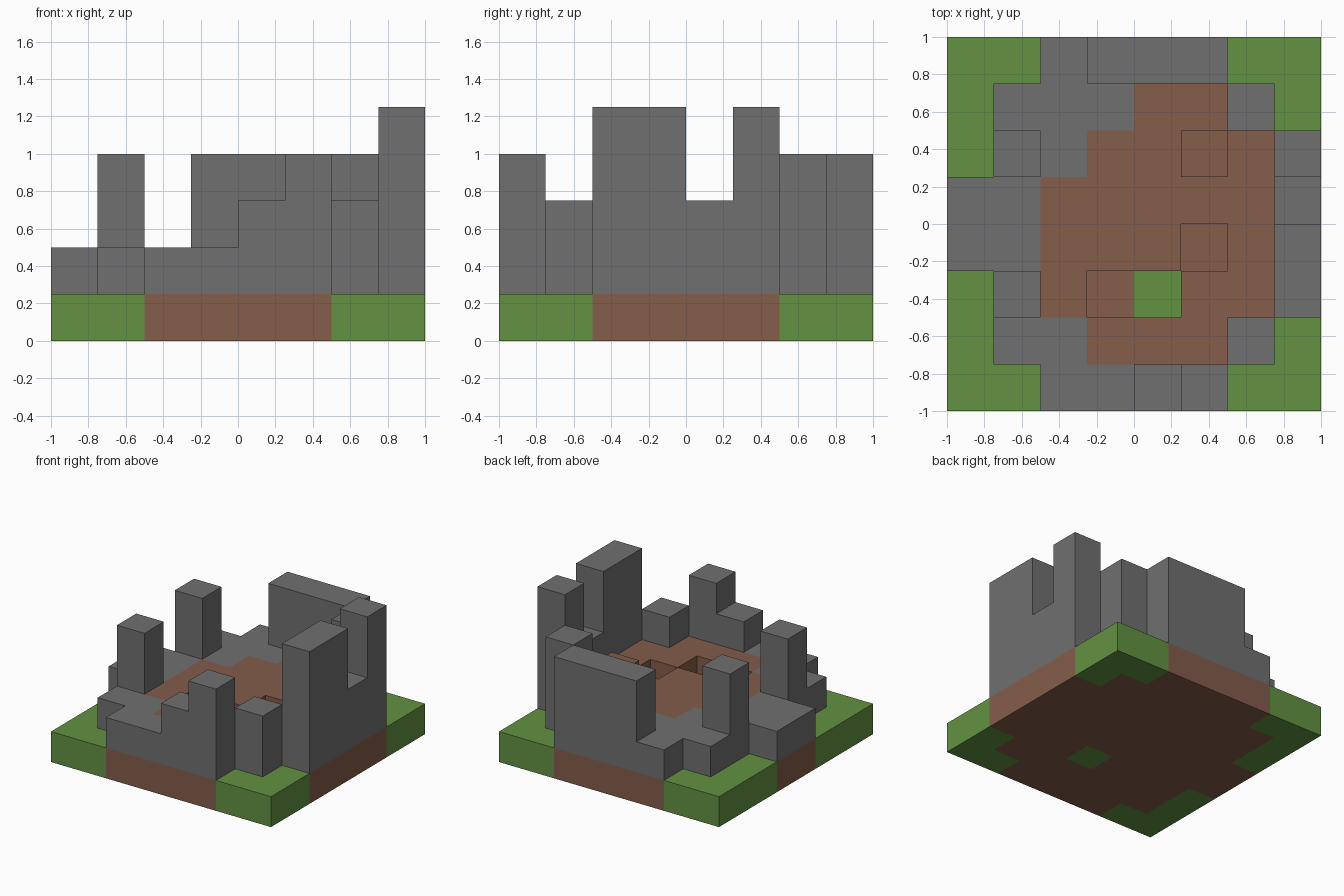
import bpy
import bmesh
from mathutils import Vector

CELL = 0.25

if "Cube" in bpy.data.objects:
    bpy.data.objects.remove(bpy.data.objects["Cube"], do_unlink=True)


def make_material(name, color):
    mat = bpy.data.materials.new(name)
    mat.use_nodes = True
    mat.diffuse_color = (*color, 1)
    bsdf = next(n for n in mat.node_tree.nodes if n.type == "BSDF_PRINCIPLED")
    bsdf.inputs["Base Color"].default_value = (*color, 1)
    bsdf.inputs["Roughness"].default_value = 1
    return mat


# Ground plan, back row first, one letter for each stack of blocks:
# G grass, p pit, f earth floor, m earth mound, a to d stone of rising height
PLAN = [
    "GGacccGG",
    "GaaaffcG",
    "Gcaffmfd",
    "aafffffb",
    "aafffofd".replace("o", "p"),
    "GcfpGffd",
    "GaafffbG",
    "GGaabcGG",
][::-1]
HEIGHT = {"G": 1, "p": 1, "f": 2, "m": 3, "a": 2, "b": 3, "c": 4, "d": 5}
SIZE = len(PLAN)
DIRECTIONS = [Vector(d) for d in ((1, 0, 0), (-1, 0, 0), (0, 1, 0),
                                  (0, -1, 0), (0, 0, 1), (0, 0, -1))]


def block_kind(cell):
    """Kind of block in a cell, or None where the cell is empty."""
    i, j, k = (int(c) for c in cell)
    if not (0 <= i < SIZE and 0 <= j < SIZE and k >= 0):
        return None
    letter = PLAN[j][i]
    if k >= HEIGHT[letter]:
        return None
    if letter == "G":
        return "grass"
    return "stone" if k > 0 and letter in "abcd" else "earth"


def add_face(bm, cell, normal):
    """One outward side of the block in a cell."""
    side = Vector((normal.y, normal.z, normal.x))
    up = normal.cross(side)
    middle = cell + Vector((0.5, 0.5, 0.5)) + normal / 2
    corners = [middle + (side * s + up * t) / 2
               for s, t in ((-1, -1), (1, -1), (1, 1), (-1, 1))]
    shift = Vector((SIZE / 2, SIZE / 2, 0))
    bm.faces.new([bm.verts.new((c - shift) * CELL) for c in corners])


def build_part(name, kind, mat):
    """Outer skin of all blocks of one kind, with no hidden inner faces."""
    bm = bmesh.new()
    for j in range(SIZE):
        for i in range(SIZE):
            for k in range(HEIGHT[PLAN[j][i]]):
                cell = Vector((i, j, k))
                if block_kind(cell) != kind:
                    continue
                for normal in DIRECTIONS:
                    if block_kind(cell + normal) is None:
                        add_face(bm, cell, normal)
    bmesh.ops.remove_doubles(bm, verts=bm.verts, dist=0.001)
    mesh = bpy.data.meshes.new(name)
    bm.to_mesh(mesh)
    bm.free()
    mesh.materials.append(mat)
    bpy.context.collection.objects.link(bpy.data.objects.new(name, mesh))


# Grass corners, earth base and floor, ruined stone walls
build_part("grass_corners", "grass", make_material("grass_green", (0.122, 0.287, 0.054)))
build_part("earth_floor", "earth", make_material("earth_brown", (0.227, 0.109, 0.069)))
build_part("ruined_stone_walls", "stone", make_material("stone_grey", (0.162, 0.162, 0.162)))
